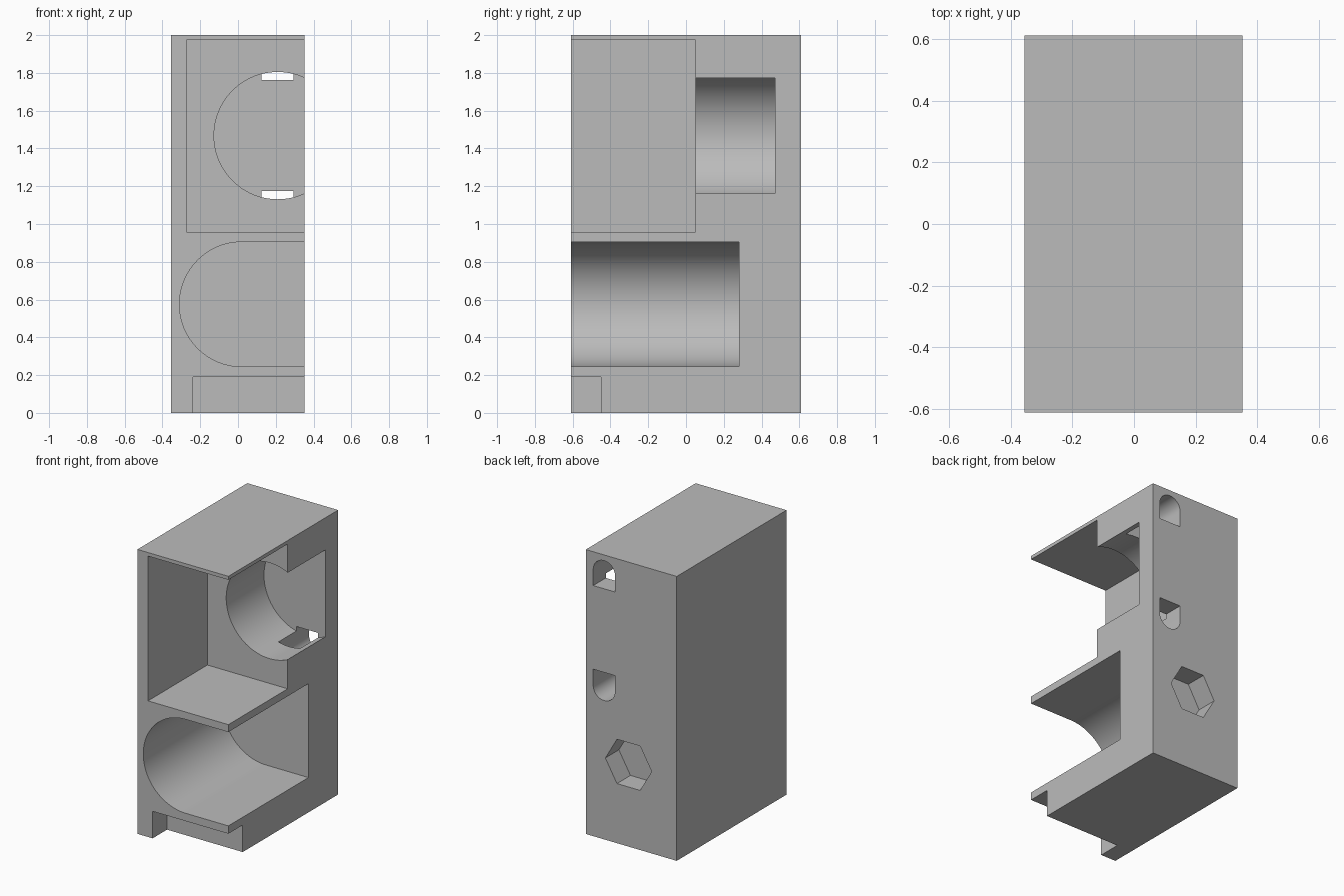
import bpy, bmesh
from math import pi, cos, sin, radians

if "Cube" in bpy.data.objects:
    bpy.data.objects.remove(bpy.data.objects["Cube"], do_unlink=True)

grey = bpy.data.materials.new("plain grey")
grey.use_nodes = True
grey.diffuse_color = (0.5, 0.5, 0.5, 1)
grey.node_tree.nodes["Principled BSDF"].inputs["Base Color"].default_value = (0.5, 0.5, 0.5, 1)

OUT = 0.8  # beyond every outer face, so cutters open cleanly


def prism(name, profile, y0, y1):
    """Extrude an x-z outline along y."""
    bm = bmesh.new()
    face = bm.faces.new([bm.verts.new((x, y0, z)) for x, z in profile])
    ext = bmesh.ops.extrude_face_region(bm, geom=[face])
    moved = [v for v in ext["geom"] if isinstance(v, bmesh.types.BMVert)]
    bmesh.ops.translate(bm, vec=(0, y1 - y0, 0), verts=moved)
    bmesh.ops.recalc_face_normals(bm, faces=bm.faces)
    mesh = bpy.data.meshes.new(name)
    bm.to_mesh(mesh)
    bm.free()
    mesh.materials.append(grey)
    obj = bpy.data.objects.new(name, mesh)
    bpy.context.collection.objects.link(obj)
    return obj


def rect(x0, x1, z0, z1):
    return [(x0, z0), (x1, z0), (x1, z1), (x0, z1)]


def arc(cx, cz, r, a0, a1, n):
    return [(cx + r * cos(a0 + (a1 - a0) * i / n), cz + r * sin(a0 + (a1 - a0) * i / n))
            for i in range(n + 1)]


# Solid housing block
housing = prism("housing", rect(-0.355, 0.352, 0, 2), -0.61, 0.61)

# Upper chamber with the round bore behind it
bore_x, bore_z = 0.21, 1.468
cutters = [
    prism("upper_chamber", rect(-0.273, OUT, 0.957, 1.975), -OUT, 0.05),
    prism("round_bore", arc(bore_x, bore_z, 0.337, 0, 2 * pi, 96)[:-1], -0.2, 0.47),
]

# Lower channel with a half-round inner side, and the foot notch
cutters += [
    prism("lower_channel", [(OUT, 0.905)] + arc(0.02, 0.575, 0.33, pi / 2, 3 * pi / 2, 48)
          + [(OUT, 0.245)], -OUT, 0.28),
    prism("foot_notch", rect(-0.237, OUT, -0.2, 0.19), -OUT, -0.45),
]

# Mirrored rear slots above and below the bore, rounded on the outer end
for side, name in ((1, "upper_slot"), (-1, "lower_slot")):
    outline = arc(bore_x, 0.407, 0.085, 0, pi, 24) + [(bore_x - 0.085, 0.294),
                                                       (bore_x + 0.085, 0.294)]
    cutters.append(prism(name, [(x, bore_z + side * z) for x, z in outline], 0.27, OUT))

# Blind hexagonal pocket in the back
cutters.append(prism("hex_pocket", arc(0.02, 0.575, 0.18, 0, 2 * pi, 6)[:-1], 0.46, OUT))

# Carve the housing
bpy.context.view_layer.objects.active = housing
for cutter in cutters:
    mod = housing.modifiers.new(cutter.name, "BOOLEAN")
    mod.operation = "DIFFERENCE"
    mod.solver = "EXACT"
    mod.object = cutter
    bpy.ops.object.modifier_apply(modifier=mod.name)
    bpy.data.objects.remove(cutter, do_unlink=True)

# Smooth the bores, keep the edges crisp
bpy.ops.object.select_all(action="DESELECT")
housing.select_set(True)
bpy.ops.object.shade_smooth_by_angle(angle=radians(30))
